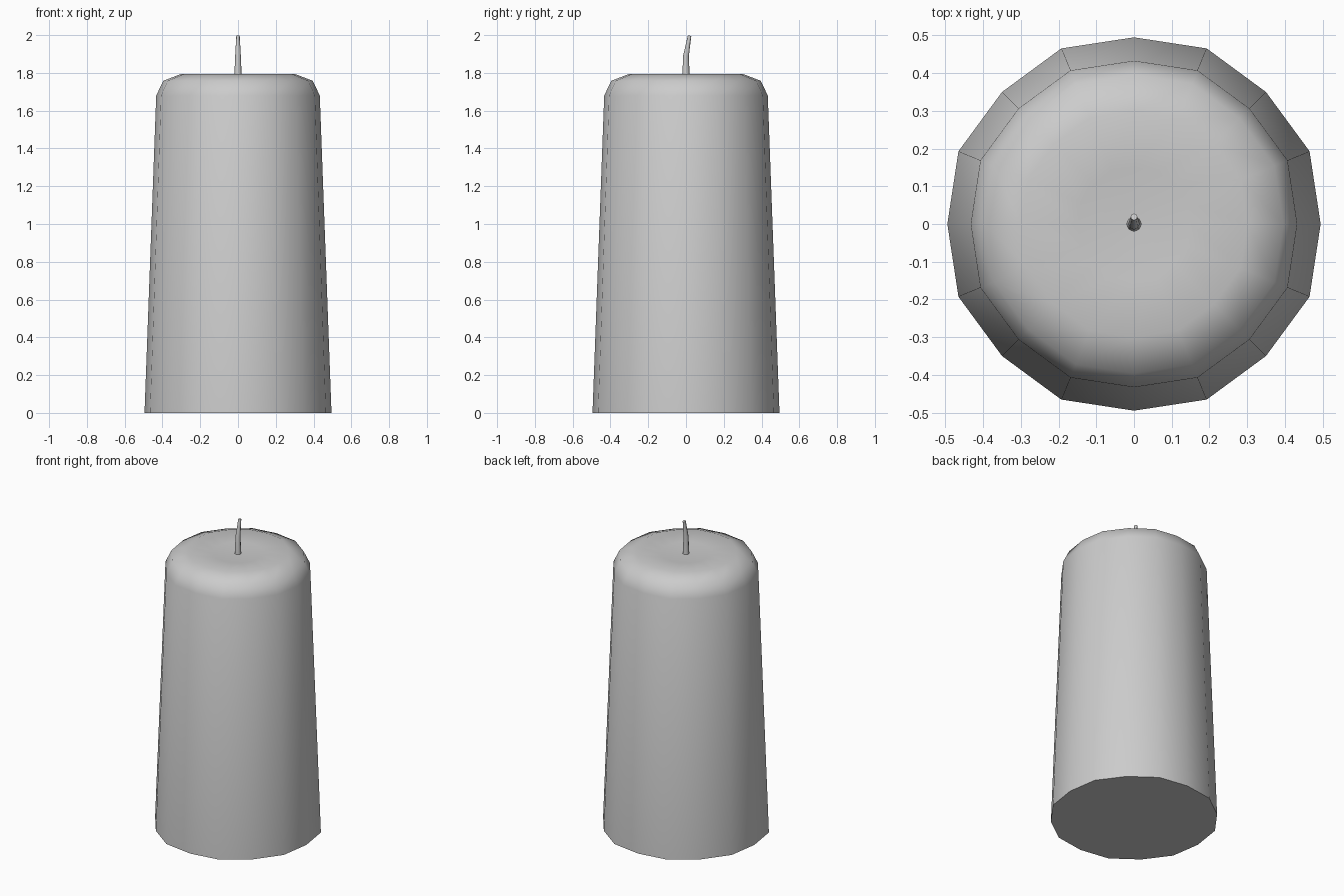
import bpy, bmesh, math

if "Cube" in bpy.data.objects:
    bpy.data.objects.remove(bpy.data.objects["Cube"])

def lathe(name, rings, sides, wobble=0.0, smooth=60):
    """Skin stacked rings of (radius, z, y_shift, tilt); both ends capped."""
    bm = bmesh.new()
    loops = []
    for r, z, dy, tilt in rings:
        loop = []
        for i in range(sides):
            a = 2 * math.pi * i / sides
            rr = r * (1 + wobble * (i % 2))
            y = rr * math.sin(a)
            loop.append(bm.verts.new((rr * math.cos(a), y + dy, z - y * tilt)))
        loops.append(loop)
    for low, high in zip(loops, loops[1:]):
        for i in range(sides):
            j = (i + 1) % sides
            bm.faces.new((low[i], low[j], high[j], high[i]))
    bm.faces.new(loops[0][::-1])
    bm.faces.new(loops[-1])
    mesh = bpy.data.meshes.new(name)
    bm.to_mesh(mesh)
    bm.free()
    ob = bpy.data.objects.new(name, mesh)
    bpy.context.collection.objects.link(ob)
    bpy.context.view_layer.objects.active = ob
    ob.select_set(True)
    bpy.ops.object.shade_smooth_by_angle(angle=math.radians(smooth))
    ob.select_set(False)
    return ob

# tapered wax body with rounded shoulder and shallow dip on top
body = [(0.495, 0.0), (0.433, 1.68), (0.396, 1.758), (0.30, 1.795),
        (0.15, 1.783), (0.03, 1.778)]
lathe("wax_body", [(r, z, 0, 0) for r, z in body], 16, wobble=0.018)

# thin wick, tapering and bending backwards
lathe("wick", [(0.020, 1.77, 0.0, 0), (0.015, 1.89, 0.0, 0.1),
               (0.009, 1.997, 0.019, 0.3)], 8)
